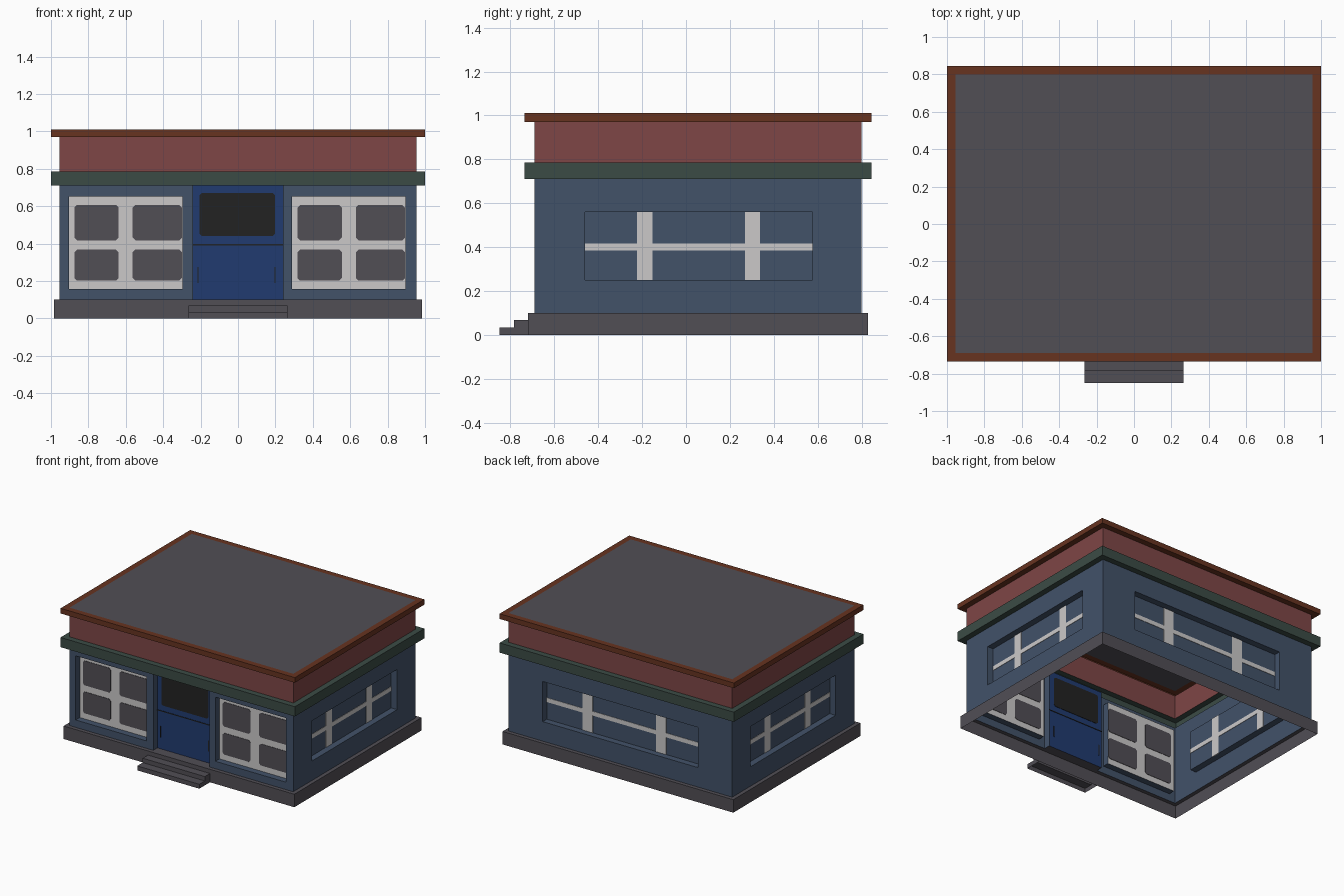
import bpy, bmesh
from mathutils import Vector

if "Cube" in bpy.data.objects:
    bpy.data.objects.remove(bpy.data.objects["Cube"])


def mat(name, hexcode):
    def lin(c):
        return c / 12.92 if c <= 0.04045 else ((c + 0.055) / 1.055) ** 2.4
    m = bpy.data.materials.new(name)
    rgb = [lin(int(hexcode[i:i + 2], 16) / 255) for i in (0, 2, 4)]
    m.diffuse_color = (*rgb, 1)
    m.use_nodes = True
    m.node_tree.nodes["Principled BSDF"].inputs["Base Color"].default_value = m.diffuse_color
    return m


BLUE = mat("wall blue", "425269")
RED = mat("parapet red", "7E4646")
BROWN = mat("coping brown", "673320")
GREEN = mat("cornice green", "3B4B45")
GREY = mat("stone grey", "514E55")
DOOR = mat("door blue", "213B70")
WHITE = mat("frame white", "CBC9C9")
BLACK = mat("dark glass", "222222")

X, Y0, Y1 = 0.955, -0.69, 0.80      # wall footprint
DEPTH = 0.05                        # recess of doors and windows
Z = Vector((0, 0, 1))


def make(name, faces, *mats):
    """faces: list of (points, material index)"""
    bm = bmesh.new()
    for pts, mi in faces:
        f = bm.faces.new([bm.verts.new(p) for p in pts])
        f.material_index = mi
    bmesh.ops.remove_doubles(bm, verts=bm.verts, dist=1e-5)
    me = bpy.data.meshes.new(name)
    bm.to_mesh(me)
    bm.free()
    for m in mats:
        me.materials.append(m)
    ob = bpy.data.objects.new(name, me)
    bpy.context.collection.objects.link(ob)
    return ob


def loop(d, z):
    return [Vector(p) for p in ((-X - d, Y0 - d, z), (X + d, Y0 - d, z),
                                (X + d, Y1 + d, z), (-X - d, Y1 + d, z))]


def ring(name, profile, m):
    """Sweep a profile of (outward offset, height) round the footprint."""
    faces = []
    loops = [loop(*p) for p in profile]
    for a, b in zip(loops, loops[1:]):
        for i in range(4):
            j = (i + 1) % 4
            faces.append(([a[i], a[j], b[j], b[i]], 0))
    return make(name, faces, m)


# Horizontal layers of the shell
ring("base", [(0.03, 0), (0.03, 0.1), (0, 0.1)], GREY)
ring("cornice", [(0, 0.71), (0.045, 0.71), (0.045, 0.785), (0, 0.785)], GREEN)
ring("parapet", [(0, 0.785), (0, 0.97)], RED)
ring("coping", [(0, 0.97), (0.045, 0.97), (0.045, 1.01), (0, 1.01)], BROWN)
make("roof", [(loop(0, 1.01), 0)], GREY)


class Side:
    """A wall plane; u runs to the right seen from outside, v is height."""

    def __init__(self, name, normal, dist, u0, u1):
        self.name, self.n, self.dist = name, Vector(normal), dist
        self.u, self.u0, self.u1 = Z.cross(self.n), u0, u1

    def p(self, u, v, d=0.0):
        return self.n * (self.dist - d) + self.u * u + Z * v

    def quad(self, r, d=0.0):
        a, b, c, e = r
        return [self.p(a, c, d), self.p(b, c, d), self.p(b, e, d), self.p(a, e, d)]

    def wall(self, openings):
        us = sorted({self.u0, self.u1, *[x for o in openings for x in o[:2]]})
        vs = sorted({0.1, 0.71, *[x for o in openings for x in o[2:]]})
        faces = []
        for a, b in zip(us, us[1:]):
            for c, e in zip(vs, vs[1:]):
                mu, mv = (a + b) / 2, (c + e) / 2
                if not any(o[0] < mu < o[1] and o[2] < mv < o[3] for o in openings):
                    faces.append((self.quad((a, b, c, e)), 0))
        for o in openings:
            f, k = self.quad(o), self.quad(o, DEPTH)
            for i in range(4):
                j = (i + 1) % 4
                mi = 1 if i == 0 and o[2] == 0.1 else 0   # door threshold is stone
                faces.append(([f[i], f[j], k[j], k[i]], mi))
        make(self.name + "_wall", faces, BLUE, GREY)

    def pane(self, name, r, m):
        make(name, [(self.quad(r, DEPTH), 0)], m)

    def plates(self, name, rects, m, c=0.0, t=0.006):
        """Thin plates through the recessed pane, corners cut by c."""
        faces = []
        for a, b, v0, v1 in rects:
            if c:
                uv = [(a + c, v0), (b - c, v0), (b, v0 + c), (b, v1 - c),
                      (b - c, v1), (a + c, v1), (a, v1 - c), (a, v0 + c)]
            else:
                uv = [(a, v0), (b, v0), (b, v1), (a, v1)]
            f = [self.p(*q, DEPTH - t / 2) for q in uv]
            k = [self.p(*q, DEPTH + t / 2) for q in uv]
            n = len(uv)
            faces += [(f, 0), (k[::-1], 0)]
            faces += [([f[i], k[i], k[(i + 1) % n], f[(i + 1) % n]], 0) for i in range(n)]
        make(name, faces, m)


# Front wall with door and two display windows
front = Side("front", (0, -1, 0), -Y0, -X, X)
door = (-0.24, 0.24, 0.1, 0.71)
shifts = {"left": -1.193, "right": 0.0}
wins = {k: (0.29 + s, 0.895 + s, 0.157, 0.652) for k, s in shifts.items()}
front.wall([door, *wins.values()])
front.pane("door", door, DOOR)
front.plates("door_glass", [(-0.205, 0.197, 0.44, 0.672)], BLACK, 0.012)
front.plates("door_seam_and_handles", [(-0.24, 0.24, 0.391, 0.397),
                                       (-0.216, -0.210, 0.19, 0.275),
                                       (0.195, 0.201, 0.19, 0.275)], BLACK)
for k, r in wins.items():
    s = shifts[k]
    front.pane("front_window_frame_" + k, r, WHITE)
    front.plates("front_window_glass_" + k,
                 [(a + s, b + s, c, e) for a, b in ((0.318, 0.555), (0.63, 0.893))
                  for c, e in ((0.202, 0.368), (0.418, 0.607))], GREY, 0.014)

# Side and back walls, each with one wide window
for side, mid, half in ((Side("right", (1, 0, 0), X, Y0, Y1), 0.0575, 0.5185),
                        (Side("left", (-1, 0, 0), X, -Y1, -Y0), -0.0575, 0.5185),
                        (Side("back", (0, 1, 0), Y1, -X, X), 0.0, 0.663)):
    r = (mid - half, mid + half, 0.25, 0.56)
    side.wall([r])
    side.pane(side.name + "_window_pane", r, BLUE)
    w = half * 0.067
    posts = [mid - half * 0.473, mid + half * 0.473]
    side.plates(side.name + "_window_posts",
                [(q - w, q + w, 0.25, 0.56) for q in posts], WHITE)
    us = [r[0], posts[0] - w, posts[0] + w, posts[1] - w, posts[1] + w, r[1]]
    side.plates(side.name + "_window_rail",
                [(us[i], us[i + 1], 0.384, 0.417) for i in (0, 2, 4)], WHITE)

# Two front steps, open underneath like the base
W = 0.265
prof = [(-0.85, 0), (-0.85, 0.034), (-0.783, 0.034), (-0.783, 0.068), (-0.72, 0.068)]
faces = [([(-W, *a), (W, *a), (W, *b), (-W, *b)], 0) for a, b in zip(prof, prof[1:])]
outline = prof + [(-0.72, 0)]
faces.append(([(-W, *q) for q in outline], 0))
faces.append(([(W, *q) for q in outline[::-1]], 0))
make("front_steps", faces, GREY)
